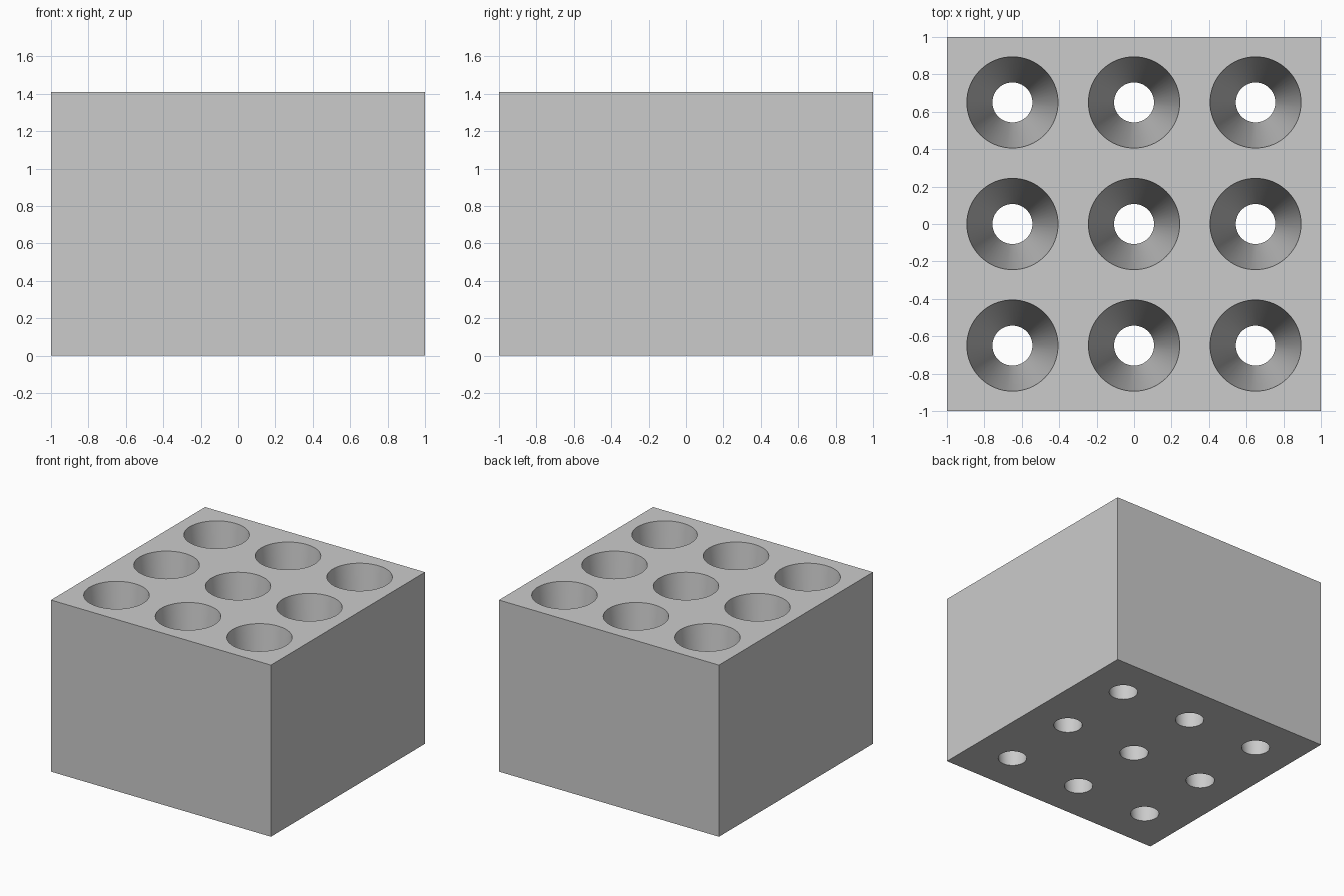
import bpy

if "Cube" in bpy.data.objects:
    bpy.data.objects.remove(bpy.data.objects["Cube"])

H = 1.41                    # block height
PITCH = 0.65                # hole spacing
R_TOP, R_BOTTOM = 0.244, 0.107
EXT = 0.1                   # cutter overshoot above and below
SLOPE = (R_TOP - R_BOTTOM) / H

grey = bpy.data.materials.new("light_grey")
grey.diffuse_color = (0.6, 0.6, 0.6, 1)
grey.use_nodes = True
grey.node_tree.nodes["Principled BSDF"].inputs["Base Color"].default_value = grey.diffuse_color

# Solid block
bpy.ops.mesh.primitive_cube_add(size=1, location=(0, 0, H / 2))
block = bpy.context.object
block.name = "block"
block.scale = (2, 2, H)
bpy.ops.object.transform_apply(location=True, rotation=False, scale=True)
block.data.materials.append(grey)

# Grid of tapered cutters, wide at the top
cutters = []
for i in (-1, 0, 1):
    for j in (-1, 0, 1):
        bpy.ops.mesh.primitive_cone_add(
            vertices=64, radius1=R_BOTTOM - SLOPE * EXT, radius2=R_TOP + SLOPE * EXT,
            depth=H + 2 * EXT, location=(i * PITCH, j * PITCH, H / 2))
        cutters.append(bpy.context.object)
for c in cutters:
    c.select_set(True)
bpy.ops.object.join()
cutter = bpy.context.object
cutter.name = "hole_cutter"
cutter.data.materials.append(grey)
cutter.hide_render = True

# Cut the tapered through holes
mod = block.modifiers.new("holes", 'BOOLEAN')
mod.operation = 'DIFFERENCE'
mod.solver = 'EXACT'
mod.object = cutter
bpy.ops.object.select_all(action='DESELECT')
block.select_set(True)
bpy.context.view_layer.objects.active = block
bpy.ops.object.modifier_apply(modifier=mod.name)
bpy.data.objects.remove(cutter)
bpy.ops.object.shade_smooth_by_angle(angle=0.52)
